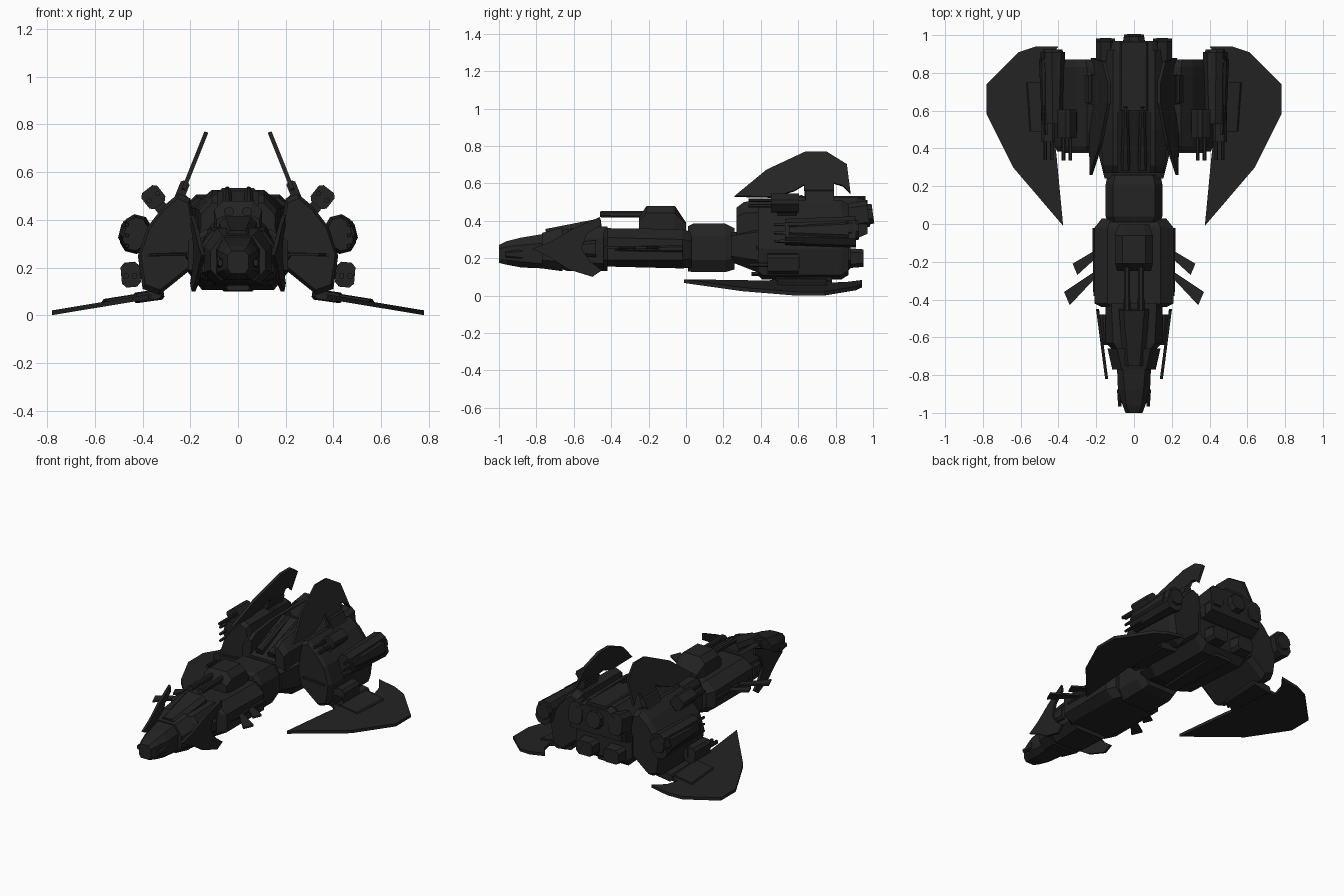
import bpy, bmesh, math
from mathutils import Matrix, Vector

hull_mat = bpy.data.materials.new("charcoal hull")
hull_mat.diffuse_color = (0.017, 0.017, 0.017, 1)


def finish(name, bm, mirror=False):
    bmesh.ops.recalc_face_normals(bm, faces=bm.faces)
    me = bpy.data.meshes.new(name)
    bm.to_mesh(me)
    bm.free()
    me.materials.append(hull_mat)
    ob = bpy.data.objects.new(name, me)
    bpy.context.collection.objects.link(ob)
    if mirror:
        ob.modifiers.new("mirror", "MIRROR")
    return ob


def skin(name, rings, mirror=False):
    """Join rings of 3D points into a closed faceted body."""
    bm = bmesh.new()
    vs = [[bm.verts.new(p) for p in r] for r in rings]
    n = len(rings[0])
    for a, b in zip(vs, vs[1:]):
        for i in range(n):
            bm.faces.new((a[i], a[(i + 1) % n], b[(i + 1) % n], b[i]))
    bm.faces.new(vs[0])
    bm.faces.new(vs[-1])
    return finish(name, bm, mirror)


def loft(name, *secs):
    """Sections: y, top/mid/bottom half widths, z top/upper/lower/bottom."""
    rings = []
    for y, wt, wm, wb, zt, zu, zl, zb in secs:
        half = [(wt, zt), (wm, zu), (wm, zl), (wb, zb)]
        rings.append([(x, y, z) for x, z in half] + [(-x, y, z) for x, z in reversed(half)])
    return skin(name, rings)


def block(name, c, size, rot=0, bevel=0.0, pitch=0, front=1.0, rear=1.0, mirror=True):
    """Chamfered box, turned about y by rot and x by pitch, with tapered ends."""
    bm = bmesh.new()
    bmesh.ops.create_cube(bm, size=1)
    for v in bm.verts:
        k = front if v.co.y < 0 else rear
        v.co = Vector((v.co.x * size[0] * k, v.co.y * size[1], v.co.z * size[2] * k))
    if bevel:
        long_edges = [e for e in bm.edges if abs((e.verts[0].co - e.verts[1].co).y) > size[1] * .5]
        bmesh.ops.bevel(bm, geom=long_edges, offset=bevel, segments=1, affect='EDGES')
    m = Matrix.Translation(c) @ Matrix.Rotation(math.radians(rot), 4, 'Y') @ Matrix.Rotation(math.radians(pitch), 4, 'X')
    bmesh.ops.transform(bm, matrix=m, verts=bm.verts)
    return finish(name, bm, mirror)


def plate(name, pts, place, offset):
    """Mirrored flat plate: 2D outline placed in space and thickened."""
    o = Vector(offset) / 2
    base = [Vector(place(*p)) for p in pts]
    return skin(name, [[p - o for p in base], [p + o for p in base]], True)


# Nose and cockpit
loft("nose_tip",
     (-1.0, .025, .045, .03, .27, .25, .20, .175),
     (-.96, .04, .06, .04, .29, .26, .19, .165),
     (-.88, .05, .085, .05, .31, .27, .18, .15),
     (-.76, .06, .09, .06, .33, .28, .17, .145))
loft("cockpit",
     (-.77, .065, .115, .07, .335, .27, .19, .145),
     (-.66, .09, .14, .09, .365, .29, .18, .13))
loft("nose_collar",
     (-.66, .09, .12, .08, .35, .29, .18, .14),
     (-.63, .11, .15, .09, .355, .30, .18, .13),
     (-.42, .12, .15, .10, .37, .31, .17, .13))
block("nose_side_chin", (.075, -.92, .22), (.03, .09, .05), bevel=.008, front=.6)
block("canopy", (0, -.6, .355), (.16, .3, .07), bevel=.025, pitch=9, front=.7, mirror=False)

# Crescent cheek blades beside the nose
plate("cheek_blade",
      [(-.82, .25), (-.72, .29), (-.6, .36), (-.46, .42), (-.455, .375), (-.53, .33), (-.56, .25),
       (-.51, .18), (-.45, .135), (-.5, .10), (-.63, .14), (-.72, .2)],
      lambda y, z: (.145 + (y + .82) * .13, y, z), (.016, 0, 0))
block("cheek_mount", (.15, -.56, .25), (.06, .16, .09), bevel=.015, front=.7)

# Forward hull and neck
loft("forward_hull",
     (-.44, .11, .17, .13, .355, .31, .19, .15),
     (-.42, .14, .21, .15, .36, .31, .19, .155),
     (-.02, .14, .21, .15, .355, .30, .19, .145),
     (.03, .12, .17, .12, .34, .29, .20, .15))
block("hull_side_rail", (.205, -.2, .25), (.03, .36, .035), bevel=.008, front=.7)
loft("neck",
     (.01, .10, .14, .10, .37, .31, .20, .13),
     (.04, .11, .15, .11, .385, .32, .19, .125),
     (.21, .11, .15, .11, .385, .32, .19, .125),
     (.26, .10, .14, .10, .36, .31, .20, .14))
for name, pts in (("front_side_fin", [(.19, -.27), (.34, -.43), (.37, -.36), (.19, -.24)]),
                  ("rear_side_fin", [(.19, -.17), (.30, -.27), (.325, -.21), (.19, -.13)])):
    plate(name, pts, lambda x, y: (x, y, .255), (0, 0, .012))

# Twin-barrelled top turret
loft("turret",
     (-.25, .05, .09, .09, .42, .40, .38, .35),
     (-.21, .06, .10, .10, .48, .44, .39, .35),
     (-.06, .06, .10, .10, .48, .44, .39, .35),
     (.0, .05, .08, .08, .39, .38, .37, .34))
block("turret_barrel", (.038, -.33, .435), (.032, .25, .035), bevel=.008)
block("turret_muzzle", (.038, -.43, .435), (.042, .06, .03), bevel=.008)

# Rear hull: lower body, armoured roof and tail
loft("rear_lower_hull",
     (.24, .13, .155, .10, .335, .32, .21, .18),
     (.38, .15, .19, .14, .36, .34, .19, .125),
     (.83, .16, .21, .15, .36, .34, .18, .105),
     (.88, .16, .21, .15, .36, .34, .19, .145))
loft("rear_roof_core",
     (.27, .10, .16, .16, .37, .36, .33, .30),
     (.60, .10, .18, .18, .52, .44, .35, .30),
     (.90, .10, .20, .20, .525, .45, .35, .30),
     (.97, .09, .19, .19, .51, .45, .37, .33))
skin("roof_side_wall",
     [[(.085, y, zt), (.11, y, zt), (w, y, zu), (w, y, .32), (.10, y, .32)]
      for y, zt, zu, w in ((.27, .47, .42, .155), (.31, .50, .44, .165), (.5, .525, .45, .18), (.92, .525, .45, .20))],
     True)
block("roof_scoop", (.045, .46, .455), (.045, .36, .06), bevel=.012, pitch=21, front=1.1, rear=.7)
block("roof_spine", (0, .78, .52), (.15, .36, .025), bevel=.008, mirror=False)
block("tail_block", (0, .94, .43), (.14, .12, .14), bevel=.03, pitch=8, rear=.75, mirror=False)
block("upper_thruster", (.15, .92, .43), (.10, .11, .14), bevel=.025, pitch=8)
block("lower_thruster", (.1, .90, .2), (.14, .10, .11), bevel=.02, rear=.85)
block("keel", (0, .6, .115), (.14, .5, .03), bevel=.01, front=.7, mirror=False)

# Leaf-shaped side nacelles, shrunk a little at both ends
leaf = [(.20, .49), (.25, .51), (.31, .46), (.38, .37), (.42, .25), (.40, .11), (.33, .085), (.20, .19), (.17, .30)]
skin("side_nacelle",
     [[(.29 + (x - .29) * k, y, .30 + (z - .30) * k) for x, z in leaf]
      for y, k in ((.385, .9), (.41, 1), (.83, 1), (.87, .88))], True)
block("nacelle_front_slot", (.30, .385, .255), (.16, .02, .012), rot=4)
block("nacelle_shoulder", (.235, .72, .45), (.05, .16, .12), bevel=.015)

# Weapon pods on the nacelles
block("upper_pod", (.355, .53, .495), (.085, .15, .085), rot=38, bevel=.015)
block("upper_pod_strut", (.325, .54, .455), (.05, .10, .07), rot=38)
for i, dx in enumerate((-.018, .018)):
    block("upper_barrel_%d" % i, (.355 + dx, .41, .495 - dx * .8), (.02, .15, .02), bevel=.005)
block("middle_pod", (.43, .72, .34), (.11, .38, .16), rot=-14, bevel=.03, front=.85)
block("middle_pod_cap", (.462, .71, .345), (.07, .32, .10), rot=-14, bevel=.02, front=.7)
block("middle_pod_tail", (.43, .89, .35), (.12, .07, .12), rot=-14, bevel=.03, rear=.8)
for i, z in enumerate((.29, .335, .38)):
    block("middle_fork_%d" % i, (.465, .55, z), (.02, .16, .02), rot=-14, front=.6)
block("lower_pod", (.45, .52, .17), (.08, .17, .105), rot=5, bevel=.018)
block("lower_pod_strut", (.40, .55, .18), (.08, .12, .06))
for i, x in enumerate((.435, .47)):
    block("lower_barrel_%d" % i, (x, .41, .165), (.02, .14, .025), bevel=.005)

# Upper crescent fins, leaning inward
plate("upper_fin",
      [(.26, .53), (.43, .67), (.64, .768), (.75, .768), (.86, .70), (.88, .545), (.84, .585), (.79, .60),
       (.79, .47), (.64, .47), (.63, .59), (.58, .56), (.47, .525)],
      lambda y, z: (.24 - (z - .5) * .4, y, z), (.016, 0, .006))
block("upper_fin_root", (.235, .715, .52), (.04, .15, .09), rot=-22, bevel=.01)

# Lower crescent wings and their pylons
plate("lower_wing",
      [(.375, -.01), (.64, .30), (.78, .58), (.78, .74), (.61, .91), (.52, .94), (.40, .94),
       (.46, .86), (.48, .78), (.34, .76), (.33, .50), (.42, .44), (.41, .36)],
      lambda x, y: (x, y, .0845 - (x - .33) * .165), (0, 0, .02))
block("wing_pylon", (.375, .63, .08), (.13, .30, .045), rot=8, bevel=.01, front=.8)
block("wing_spar", (.48, .62, .066), (.18, .26, .03), rot=9, bevel=.008, front=.8)
